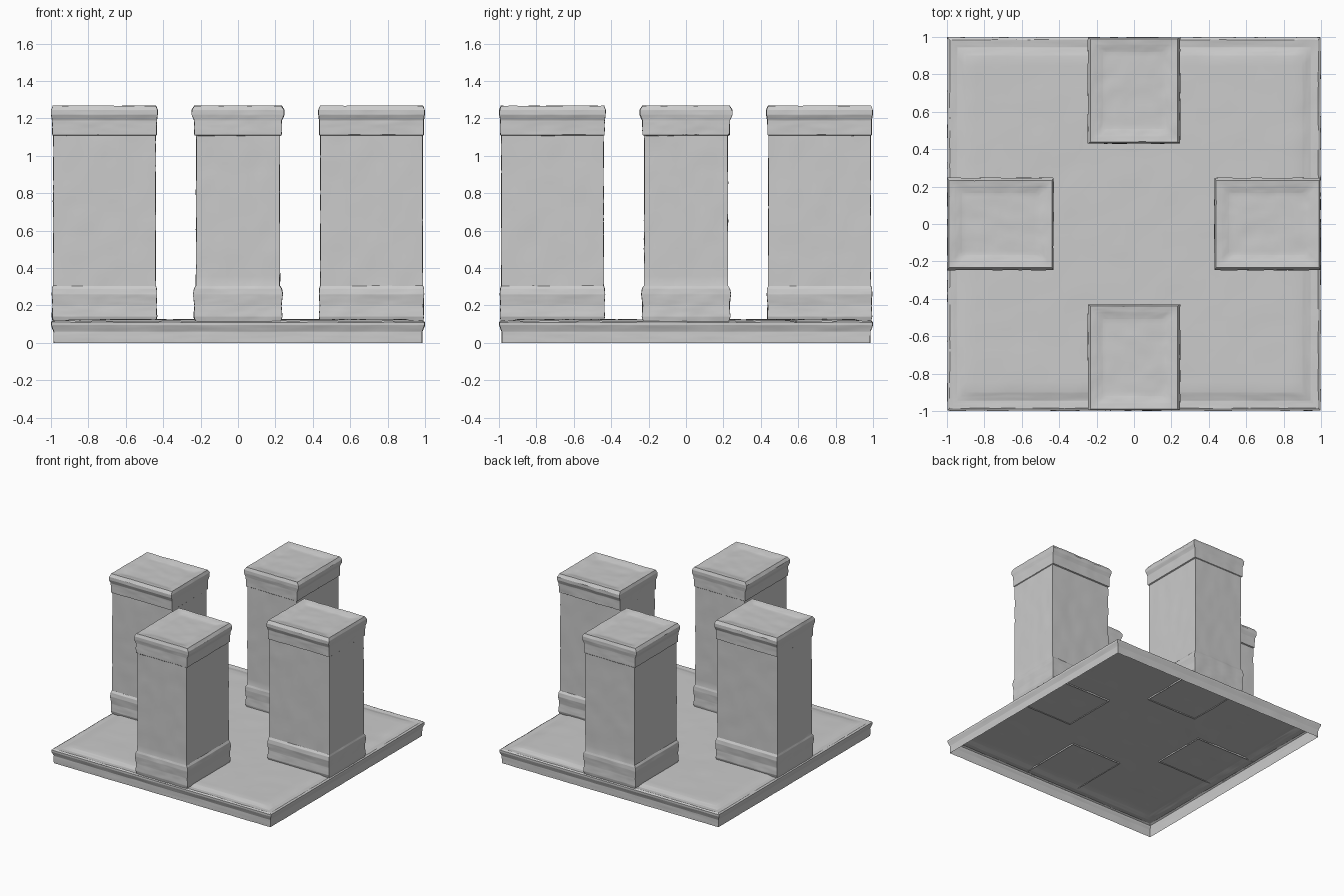
import bpy, bmesh
from math import radians

if "Cube" in bpy.data.objects:
    bpy.data.objects.remove(bpy.data.objects["Cube"])

# Soft noise for the weathered stone surface
stone = bpy.data.textures.new("stone_noise", 'CLOUDS')
stone.noise_scale = 0.09


def stacked_block(name, rings, levels):
    """Loft rectangles (half x, half y, z) upward, close the top, leave the bottom open."""
    bm = bmesh.new()
    prev = None
    for hx, hy, z in rings:
        ring = [bm.verts.new((sx * hx, sy * hy, z))
                for sx, sy in ((-1, -1), (1, -1), (1, 1), (-1, 1))]
        if prev:
            for i in range(4):
                j = (i + 1) % 4
                bm.faces.new((prev[i], prev[j], ring[j], ring[i]))
        prev = ring
    bm.faces.new(prev)
    mesh = bpy.data.meshes.new(name)
    bm.to_mesh(mesh)
    bm.free()
    obj = bpy.data.objects.new(name, mesh)
    bpy.context.collection.objects.link(obj)
    bpy.ops.object.select_all(action='DESELECT')
    obj.select_set(True)
    bpy.context.view_layer.objects.active = obj
    bpy.ops.object.shade_smooth_by_angle(angle=radians(30))
    sub = obj.modifiers.new("subdivide", 'SUBSURF')
    sub.subdivision_type = 'SIMPLE'
    sub.levels = sub.render_levels = levels
    wear = obj.modifiers.new("weathering", 'DISPLACE')
    wear.texture = stone
    wear.texture_coords = 'GLOBAL'
    wear.strength = 0.008
    return obj


# Base: hollow slab with a lower rim around a slightly raised floor
stacked_block("base_slab", [
    (0.985, 0.985, 0), (0.985, 0.985, 0.06), (0.998, 0.998, 0.095),
    (0.998, 0.998, 0.11), (0.985, 0.985, 0.118), (0.945, 0.945, 0.115),
    (0.90, 0.90, 0.125)], 5)

# Pillar profile: plinth, shaft, neck band, flared cap, sunken top panel
PILLAR = [
    (0.228, 0.275, 0.115), (0.236, 0.280, 0.14), (0.232, 0.277, 0.20),
    (0.239, 0.281, 0.26), (0.234, 0.279, 0.29), (0.224, 0.274, 0.305),
    (0.223, 0.273, 1.108), (0.232, 0.278, 1.112), (0.234, 0.279, 1.19),
    (0.247, 0.284, 1.22), (0.247, 0.284, 1.245), (0.232, 0.275, 1.268),
    (0.205, 0.245, 1.264), (0.165, 0.205, 1.256)]

# Four pillars, one at the middle of each side
for name, x, y, turn in (("front_pillar", 0, -0.714, 0), ("back_pillar", 0, 0.714, 0),
                         ("left_pillar", -0.714, 0, 90), ("right_pillar", 0.714, 0, 90)):
    pillar = stacked_block(name, PILLAR, 4)
    pillar.location = (x, y, 0)
    pillar.rotation_euler.z = radians(turn)
